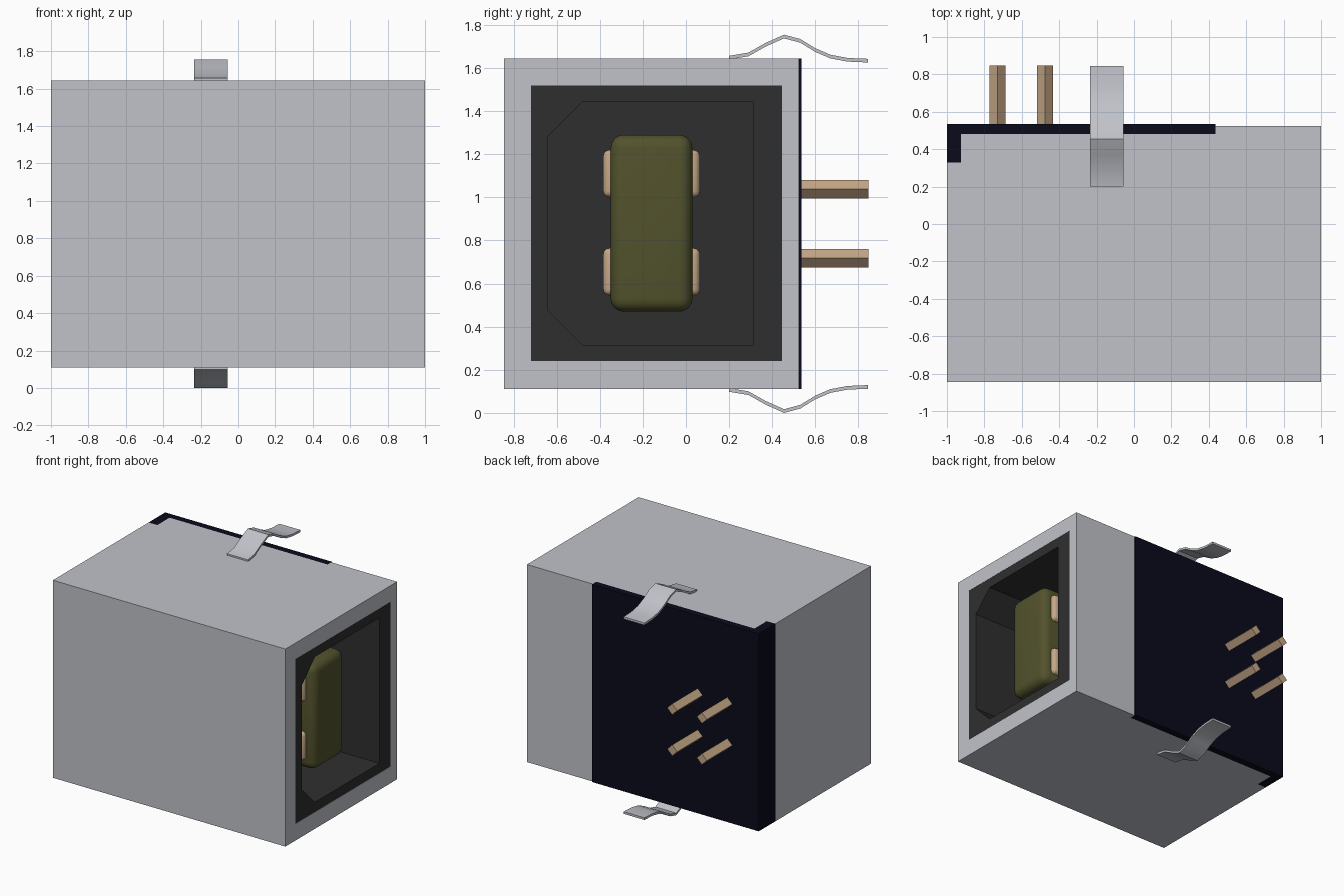
import bpy, bmesh
from mathutils import Vector

if "Cube" in bpy.data.objects:
    bpy.data.objects.remove(bpy.data.objects["Cube"], do_unlink=True)


def material(name, rgb):
    m = bpy.data.materials.new(name)
    m.use_nodes = True
    m.diffuse_color = (*rgb, 1)
    m.node_tree.nodes["Principled BSDF"].inputs["Base Color"].default_value = (*rgb, 1)
    return m


metal = material("shell metal", (0.53, 0.545, 0.59))
black = material("insert charcoal", (0.028, 0.028, 0.028))
navy = material("back navy", (0.003, 0.003, 0.012))
olive = material("tongue olive", (0.085, 0.085, 0.026))
copper = material("contact tan", (0.56, 0.39, 0.24))

Z0, Z1 = 0.11, 1.645           # bottom and top of the body
MID = (Z0 + Z1) / 2


def prism(name, pts, axis, lo, hi, mat):
    """Extrude a 2D outline along one axis; pts hold the other two coordinates in order."""
    def place(p, t):
        c = list(p)
        c.insert(axis, t)
        return Vector(c)
    bm = bmesh.new()
    face = bm.faces.new([bm.verts.new(place(p, lo)) for p in pts])
    ext = bmesh.ops.extrude_face_region(bm, geom=[face])
    step = place((0, 0), hi - lo)
    bmesh.ops.translate(bm, vec=step, verts=[g for g in ext["geom"] if isinstance(g, bmesh.types.BMVert)])
    bmesh.ops.recalc_face_normals(bm, faces=bm.faces)
    me = bpy.data.meshes.new(name)
    bm.to_mesh(me)
    bm.free()
    me.materials.append(mat)
    ob = bpy.data.objects.new(name, me)
    bpy.context.collection.objects.link(ob)
    return ob


def rect(a0, a1, b0, b1):
    return [(a0, b0), (a1, b0), (a1, b1), (a0, b1)]


def apply_modifiers(ob):
    bpy.ops.object.select_all(action="DESELECT")
    bpy.context.view_layer.objects.active = ob
    ob.select_set(True)
    for m in list(ob.modifiers):
        bpy.ops.object.modifier_apply(modifier=m.name)


def carve(ob, cutter):
    cutter.hide_render = True
    mod = ob.modifiers.new("pocket", "BOOLEAN")
    mod.operation, mod.solver, mod.object = "DIFFERENCE", "EXACT", cutter
    apply_modifiers(ob)
    bpy.data.objects.remove(cutter, do_unlink=True)


def round_edges(ob, width):
    mod = ob.modifiers.new("rounding", "BEVEL")
    mod.width, mod.segments = width, 4
    apply_modifiers(ob)
    bpy.ops.object.shade_smooth_by_angle()


# Metal shell with a pocket in its +x end, and a closing plate at the far end
shell = prism("shell", [(-0.925, -0.845), (1, -0.845), (1, 0.525), (0.435, 0.525),
                        (0.435, 0.48), (-0.925, 0.48)], 2, Z0, Z1, metal)
opening = rect(-0.72, 0.445, 0.24, 1.52)
carve(shell, prism("pocket_cutter", opening, 0, -0.6, 1.2, metal))
prism("end_plate", rect(-1, -0.925, -0.845, 0.33), 2, Z0, Z1, metal)

# Navy body wrapping round the back and one corner
prism("back_housing", [(-1, 0.33), (-0.925, 0.33), (-0.925, 0.48), (0.435, 0.48),
                       (0.435, 0.535), (-1, 0.535)], 2, Z0, Z1, navy)

# Dark insert with a keyed cavity
insert = prism("socket_insert", opening, 0, -0.6, 0.998, black)
key = [(-0.48, 0.315), (0.31, 0.315), (0.31, 1.445), (-0.48, 1.445), (-0.64, 1.285), (-0.64, 0.475)]
carve(insert, prism("cavity_cutter", key, 0, -0.3, 1.2, black))

# Tongue and the contacts on both of its sides
tongue = prism("tongue", rect(-0.35, 0.03, 0.47, 1.29), 0, -0.35, 0.9, olive)
round_edges(tongue, 0.06)
for i, (low, high) in enumerate([(0.545, 0.765), (1.0, 1.22)]):
    c = prism(f"contact_{i + 1}", rect(-0.385, 0.065, low, high), 0, -0.35, 0.83, copper)
    round_edges(c, 0.03)

# Four diamond-section solder pins
R = 0.043
for px in (-0.73, -0.475):
    for pz in (0.718, 1.038):
        prism("solder_pin", [(px - R, pz), (px, pz - R), (px + R, pz), (px, pz + R)],
              1, 0.5, 0.848, copper)

# Bent spring clips, mirrored above and below
wave = [(0.20, 1.64), (0.29, 1.655), (0.37, 1.7), (0.455, 1.738), (0.53, 1.718),
        (0.60, 1.675), (0.67, 1.645), (0.75, 1.63), (0.845, 1.626)]
for name, side in (("top_clip", 1), ("bottom_clip", -1)):
    outline = wave + [(y, z + 0.017) for y, z in reversed(wave)]
    outline = [(y, MID + side * (z - MID)) for y, z in outline]
    clip = prism(name, outline, 0, -0.235, -0.055, metal)
    apply_modifiers(clip)
    bpy.ops.object.shade_smooth_by_angle()
